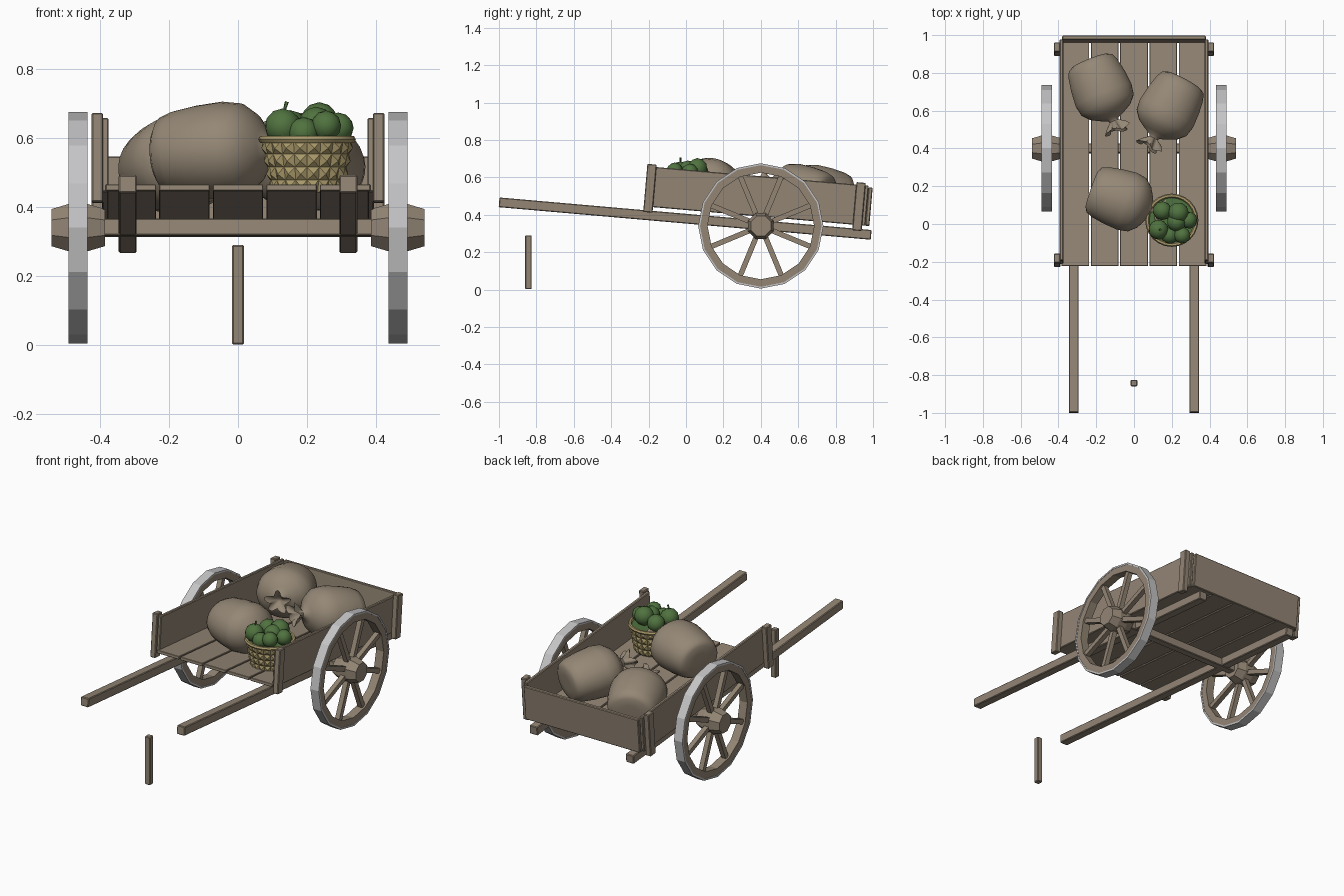
import bpy, bmesh, math, random
from mathutils import Matrix, Vector

random.seed(4)
cube = bpy.data.objects.get("Cube")
if cube:
    bpy.data.objects.remove(cube, do_unlink=True)


def material(name, rgb):
    m = bpy.data.materials.new(name)
    m.use_nodes = True
    m.diffuse_color = (*rgb, 1)
    m.node_tree.nodes["Principled BSDF"].inputs["Base Color"].default_value = (*rgb, 1)
    return m


WOOD = material("weathered_wood", (0.29, 0.235, 0.175))
SACK = material("sack_cloth", (0.30, 0.245, 0.18))
IRON = material("pale_iron", (0.56, 0.56, 0.57))
WICKER = material("wicker", (0.40, 0.32, 0.145))
GREEN = material("green_fruit", (0.08, 0.17, 0.05))

AXLE = Vector((0, 0.4, 0.34))
# The whole cart body leans back about the axle
TILT = Matrix.Translation(AXLE) @ Matrix.Rotation(math.radians(-5), 4, 'X')


def finish(name, bm, mat, matrix=None, smooth=None, bevel=0):
    bmesh.ops.recalc_face_normals(bm, faces=bm.faces)
    mesh = bpy.data.meshes.new(name)
    bm.to_mesh(mesh)
    bm.free()
    mesh.materials.append(mat)
    ob = bpy.data.objects.new(name, mesh)
    bpy.context.collection.objects.link(ob)
    if matrix:
        ob.matrix_world = matrix
    if bevel:
        mod = ob.modifiers.new("edge_bevel", 'BEVEL')
        mod.width = bevel
        mod.segments = 1
    if smooth:
        bpy.ops.object.select_all(action='DESELECT')
        ob.select_set(True)
        bpy.context.view_layer.objects.active = ob
        bpy.ops.object.shade_smooth_by_angle(angle=math.radians(smooth))
    return ob


def add_box(bm, lo, hi, matrix=Matrix()):
    lo, hi = Vector(lo), Vector(hi)
    place = Matrix.Translation((lo + hi) / 2) @ Matrix.Diagonal((*(hi - lo), 1))
    bmesh.ops.create_cube(bm, size=1, matrix=matrix @ place)


def box(name, lo, hi, matrix=TILT, bevel=0.004):
    bm = bmesh.new()
    add_box(bm, lo, hi)
    return finish(name, bm, WOOD, matrix, bevel=bevel)


def lathe(profile, sides, closed=False, phase=0.0, shape=None):
    """Spin (x, radius) points round the x axis; shape may ruffle a ring."""
    bm = bmesh.new()
    rings = []
    for i, (x, r) in enumerate(profile):
        ring = []
        for k in range(sides):
            a = 2 * math.pi * (k + phase) / sides
            dx, f = shape(i, a) if shape else (0, 1)
            ring.append(bm.verts.new((x + dx, r * f * math.sin(a), r * f * math.cos(a))))
        rings.append(ring)
    pairs = list(zip(rings, rings[1:])) + ([(rings[-1], rings[0])] if closed else [])
    for a, b in pairs:
        for k in range(sides):
            n = (k + 1) % sides
            bm.faces.new((a[k], a[n], b[n], b[k]))
    if not closed:
        bm.faces.new(rings[0])
        bm.faces.new(rings[-1])
    return bm


# Bed planks, axle and back board
for i in range(5):
    c = (i - 2) * 0.155
    box(f"bed_plank_{i + 1}", (c - 0.073, -0.63, 0.052), (c + 0.073, 0.565, 0.07), bevel=0.002)
box("axle", (-0.42, -0.025, -0.025), (0.42, 0.025, 0.025))
box("back_board", (-0.38, 0.556, 0.05), (0.38, 0.578, 0.256))

# Mirrored body parts and wheels
for side, s in (("right", -1), ("left", 1)):
    def span(a, b):
        return sorted((s * a, s * b))

    x0, x1 = span(0.293, 0.345)
    box(f"{side}_shaft", (x0, -1.405, -0.022), (x1, 0.592, 0.03))
    x0, x1 = span(0.374, 0.394)
    box(f"{side}_side_board", (x0, -0.618, 0.05), (x1, 0.556, 0.265))
    x0, x1 = span(0.39, 0.424)
    for end, v in (("front", -0.608), ("rear", 0.514)):
        box(f"{side}_{end}_post", (x0, v - 0.025, 0.02), (x1, v + 0.025, 0.278))

    hub_place = Matrix.Translation(AXLE)
    tyre = [(s * x, r) for x, r in ((0.435, 0.325), (0.435, 0.335), (0.49, 0.335), (0.49, 0.325))]
    finish(f"{side}_wheel_tyre", lathe(tyre, 16, True), IRON, hub_place)
    rim = [(s * x, r) for x, r in ((0.437, 0.285), (0.437, 0.326), (0.488, 0.326), (0.488, 0.285))]
    finish(f"{side}_wheel_rim", lathe(rim, 16, True), WOOD, hub_place)
    hub = [(s * x, r) for x, r in ((0.385, 0.058), (0.435, 0.074), (0.49, 0.074), (0.54, 0.058))]
    finish(f"{side}_wheel_hub", lathe(hub, 8, phase=0.5), WOOD, hub_place)
    bm = bmesh.new()
    for k in range(8):
        turn = Matrix.Rotation(math.radians(22.5 + 45 * k), 4, 'X')
        x0, x1 = span(0.448, 0.477)
        add_box(bm, (x0, -0.014, 0.05), (x1, 0.014, 0.295), turn)
    finish(f"{side}_wheel_spokes", bm, WOOD, hub_place)

# Loose prop stick in front
box("prop_stick", (-0.0175, -0.86, 0.002), (0.0175, -0.825, 0.29), Matrix())

# Lying sacks with a tied, ruffled neck
SACK_PROFILE = [(0, 0.05), (0.002, 0.10), (0.015, 0.125), (0.05, 0.14), (0.12, 0.153),
                (0.2, 0.16), (0.255, 0.15), (0.295, 0.115), (0.32, 0.07), (0.338, 0.03),
                (0.35, 0.024), (0.375, 0.045), (0.4, 0.06), (0.375, 0.03), (0.355, 0.008)]


def ruffle(i, a):
    if i in (11, 12):
        return 0.012 * math.sin(3 * a), 1 + 0.3 * math.cos(5 * a)
    return 0, 1


for i, (x, y, z, yaw, pitch) in enumerate(((-0.225, 0.185, 0.55, -19, 4),
                                           (-0.235, 0.865, 0.50, -68, 8),
                                           (0.265, 0.76, 0.505, -118, 8))):
    place = (Matrix.Translation((x, y, z)) @ Matrix.Rotation(math.radians(yaw), 4, 'Z')
             @ Matrix.Rotation(math.radians(-pitch), 4, 'Y') @ Matrix.Diagonal((1, 1, 0.88, 1)))
    finish(f"sack_{i + 1}", lathe(SACK_PROFILE, 30, shape=ruffle), SACK, place, smooth=50)

# Woven basket: every cell of the wall is a small pyramid
UPRIGHT = Matrix.Translation((0.2, 0.02, 0.44)) @ Matrix.Rotation(math.radians(-90), 4, 'Y')
wall = [(0.15 * t / 4, 0.1 + 0.028 * t / 4) for t in range(5)]
bm = lathe(wall, 20)
bmesh.ops.recalc_face_normals(bm, faces=bm.faces)
bmesh.ops.poke(bm, faces=[f for f in bm.faces if len(f.verts) == 4], offset=0.011)
finish("basket_wall", bm, WICKER, UPRIGHT)
rim = [(0.155 + 0.011 * math.sin(a), 0.13 + 0.011 * math.cos(a))
       for a in (k * math.pi / 3 for k in range(6))]
finish("basket_rim", lathe(rim, 24, True), WICKER, UPRIGHT, smooth=40)
finish("basket_filling", lathe([(0.13, 0.12), (0.155, 0.122)], 20), GREEN, UPRIGHT)

# Fruit heaped in the basket
for i, (x, y, z, r) in enumerate(((0.13, -0.03, 0.632, 0.053), (0.235, 0.06, 0.648, 0.055),
                                  (0.225, 0.01, 0.64, 0.05), (0.255, -0.06, 0.635, 0.044),
                                  (0.29, 0.02, 0.628, 0.045), (0.15, 0.07, 0.63, 0.05),
                                  (0.19, -0.06, 0.615, 0.045))):
    bm = bmesh.new()
    bmesh.ops.create_icosphere(bm, subdivisions=2, radius=r)
    place = Matrix.Translation((x, y, z)) @ Matrix.Rotation(random.uniform(0, 3), 4, 'Z')
    finish(f"fruit_{i + 1}", bm, GREEN, place, smooth=40)
bm = bmesh.new()
bmesh.ops.create_cone(bm, cap_ends=True, segments=5, radius1=0.004, radius2=0.006, depth=0.03)
finish("fruit_stem", bm, GREEN, Matrix.Translation((0.137, -0.03, 0.69))
       @ Matrix.Rotation(0.3, 4, 'Y'))
